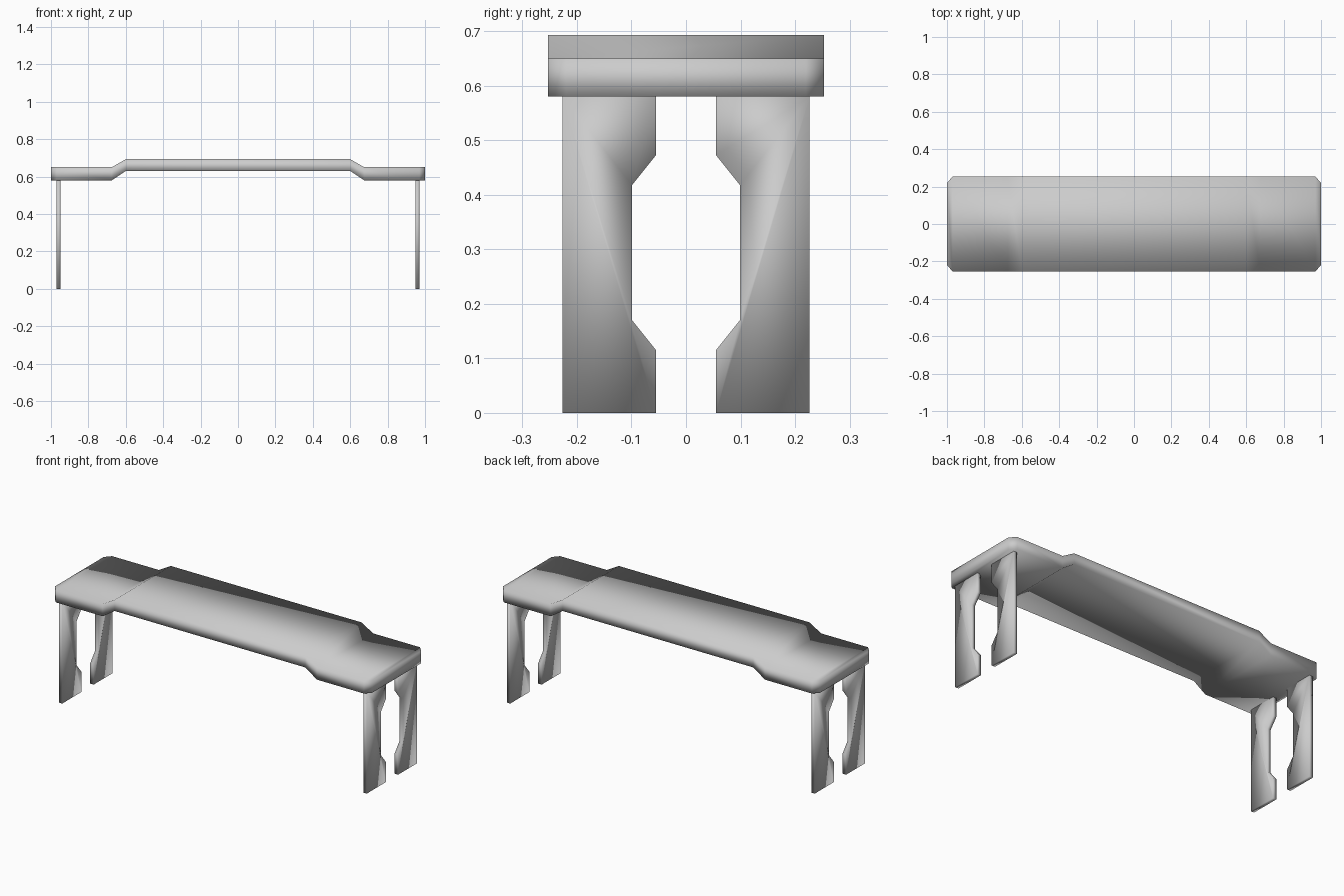
import bpy
import bmesh

cube = bpy.data.objects.get("Cube")
if cube:
    bpy.data.objects.remove(cube, do_unlink=True)

grey = bpy.data.materials.new("plain_grey")
grey.use_nodes = True
colour = (0.6, 0.6, 0.6, 1)
grey.diffuse_color = colour
grey.node_tree.nodes["Principled BSDF"].inputs["Base Color"].default_value = colour


def finish(bm, name):
    """Turn a bmesh into a smooth shaded grey object."""
    bmesh.ops.recalc_face_normals(bm, faces=bm.faces)
    for face in bm.faces:
        face.smooth = True
    mesh = bpy.data.meshes.new(name)
    bm.to_mesh(mesh)
    bm.free()
    mesh.materials.append(grey)
    obj = bpy.data.objects.new(name, mesh)
    bpy.context.collection.objects.link(obj)
    return obj


def build_seat():
    """Loft rectangular sections along x: clipped corners, raised middle."""
    # x, half depth, bottom, top
    half = [(0.6, 0.253, 0.63, 0.693), (0.675, 0.253, 0.58, 0.65),
            (0.97, 0.253, 0.58, 0.65), (1.0, 0.22, 0.58, 0.65)]
    stations = [(-x, d, b, t) for x, d, b, t in reversed(half)] + half
    bm = bmesh.new()
    rings = [[bm.verts.new((x, y, z)) for y, z in
              ((-d, b), (d, b), (d, t), (-d, t))] for x, d, b, t in stations]
    for a, b in zip(rings, rings[1:]):
        for i in range(4):
            j = (i + 1) % 4
            bm.faces.new((a[i], a[j], b[j], b[i]))
    bm.faces.new(rings[0])
    bm.faces.new(rings[-1])
    finish(bm, "seat")


def build_leg(name, sx, sy):
    """Thin upright plate with a notch along its inner edge."""
    outline = [(0.227, 0), (0.227, 0.58), (0.055, 0.58), (0.055, 0.473),
               (0.099, 0.418), (0.099, 0.17), (0.055, 0.115), (0.055, 0)]
    bm = bmesh.new()
    face = bm.faces.new([bm.verts.new((sx * 0.948, sy * y, z)) for y, z in outline])
    extruded = bmesh.ops.extrude_face_region(bm, geom=[face], use_keep_orig=True)
    moved = [v for v in extruded["geom"] if isinstance(v, bmesh.types.BMVert)]
    bmesh.ops.translate(bm, verts=moved, vec=(sx * 0.022, 0, 0))
    finish(bm, name)


build_seat()
for side, sx in (("left", 1), ("right", -1)):
    for end, sy in (("front", -1), ("back", 1)):
        build_leg(f"{end}_{side}_leg", sx, sy)
